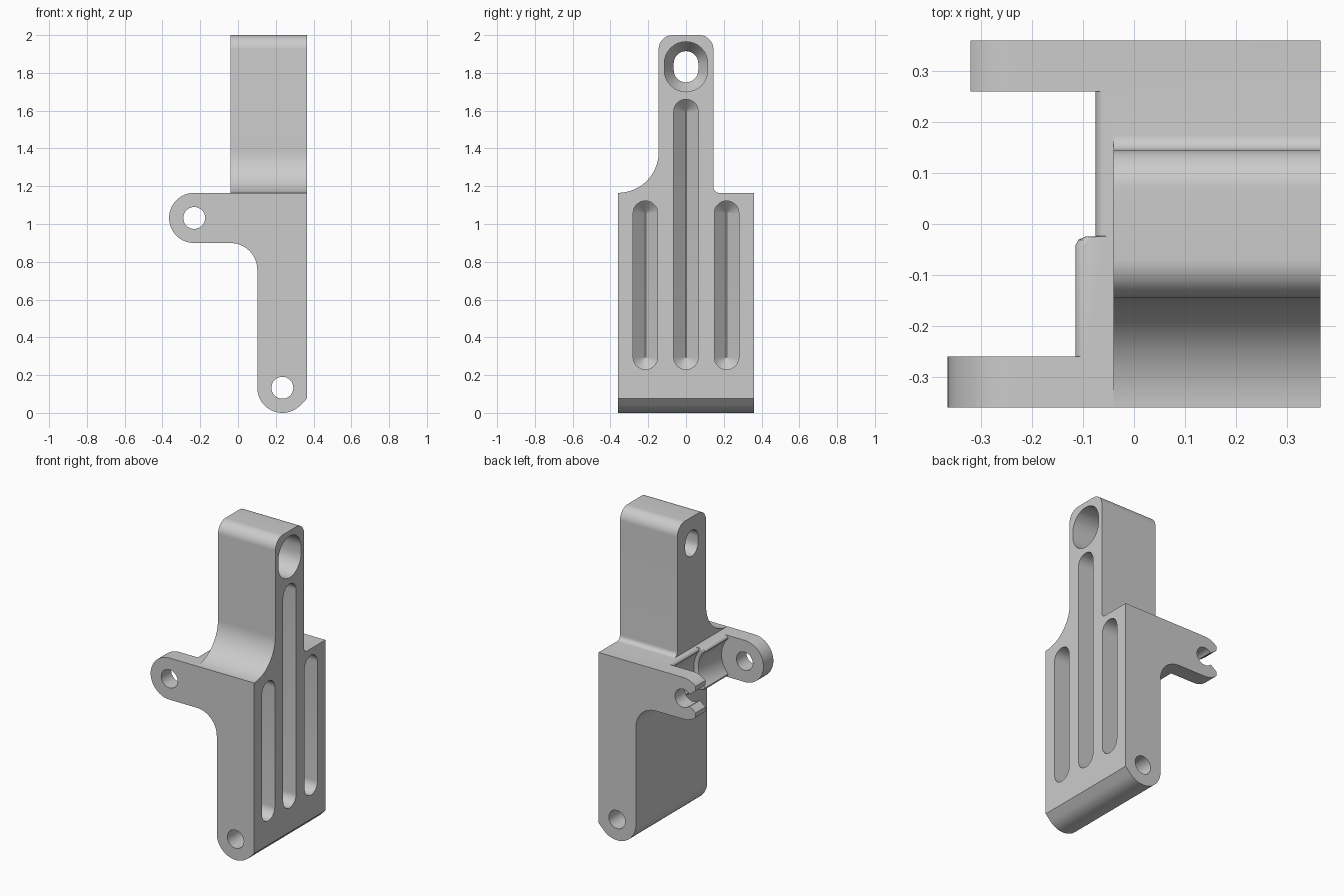
import bpy
import bmesh
from math import sin, cos, radians, degrees, atan2, hypot

cube = bpy.data.objects.get("Cube")
if cube:
    bpy.data.objects.remove(cube, do_unlink=True)

grey = bpy.data.materials.new("plain_grey")
grey.use_nodes = True
grey.diffuse_color = (0.6, 0.6, 0.6, 1)
grey.node_tree.nodes["Principled BSDF"].inputs["Base Color"].default_value = (0.6, 0.6, 0.6, 1)


def arc(cu, cv, r, start, end, steps=16):
    """Points of an arc in a 2D plane, angles in degrees."""
    angles = [radians(start + (end - start) * i / steps) for i in range(steps + 1)]
    return [(cu + r * cos(a), cv + r * sin(a)) for a in angles]


def loft(name, rings):
    """Closed solid skinned through rings of equal point count."""
    bm = bmesh.new()
    loops = [[bm.verts.new(p) for p in ring] for ring in rings]
    n = len(loops[0])
    for a, b in zip(loops, loops[1:]):
        for i in range(n):
            j = (i + 1) % n
            bm.faces.new((a[i], a[j], b[j], b[i]))
    bm.faces.new(loops[0])
    bm.faces.new(loops[-1])
    bmesh.ops.recalc_face_normals(bm, faces=bm.faces)
    mesh = bpy.data.meshes.new(name)
    bm.to_mesh(mesh)
    bm.free()
    mesh.materials.append(grey)
    ob = bpy.data.objects.new(name, mesh)
    bpy.context.collection.objects.link(ob)
    return ob


def along_y(points, y):
    return [(u, y, v) for u, v in points]


def along_x(points, x):
    return [(x, u, v) for u, v in points]


def prism_y(name, points, y0, y1):
    return loft(name, [along_y(points, y0), along_y(points, y1)])


def slot(name, y, low, high, steps):
    """Upright round-ended slot with end centres low and high; steps are (x, radius)."""
    return loft(name, [along_x(arc(y, high, r, 0, 180) + arc(y, low, r, 180, 360), x)
                       for x, r in steps])


def combine(target, tool, operation):
    mod = target.modifiers.new(operation, 'BOOLEAN')
    mod.operation = operation
    mod.solver = 'EXACT'
    mod.object = tool
    bpy.context.view_layer.objects.active = target
    bpy.ops.object.modifier_apply(modifier=mod.name)
    bpy.data.objects.remove(tool, do_unlink=True)


FACE, BACK = 0.365, -0.04        # slotted face and rear face of the tower
SIDE, TOP = 0.36, 1.165          # half width and shoulder height
PIN_X, PIN_Z = -0.232, 1.032     # arm hole
FOOT_X, FOOT_Z = 0.235, 0.133    # foot hole
R = 0.133

# Bracket body: side outline with arm, inner fillet and rounded foot
outline = [(FACE, TOP)]
outline += arc(PIN_X, PIN_Z, R, 90, 270, 32)
outline += arc(-0.039, 0.758, 0.141, 90, 0)
outline += arc(FOOT_X, FOOT_Z, R, 180, 315, 24)
outline += [(FACE, 0.076)]
bracket = prism_y("mounting_bracket", outline, -SIDE, SIDE)

# Tower with rounded top and flared base
tower_points = [(-SIDE, 1.1)] + arc(-SIDE, TOP + 0.215, 0.215, -90, 0, 24)
tower_points += arc(-0.07, 1.925, 0.075, 180, 90) + arc(0.07, 1.925, 0.075, 90, 0)
tower_points += arc(0.175, TOP + 0.03, 0.03, 180, 270, 8) + [(0.175, 1.1)]
tower = loft("tower", [along_x(tower_points, BACK), along_x(tower_points, FACE)])
combine(bracket, tower, 'UNION')


# Concave clearance between the arms, with rounded lips reaching out to edge_x
def clearance(y, edge_x):
    lip = 0.02
    reach, rise = edge_x - PIN_X, R - lip
    turn = degrees(atan2(rise, reach))
    points = arc(PIN_X, PIN_Z, hypot(reach, rise), -turn, turn, 24)
    points += arc(edge_x + lip, PIN_Z + rise, lip, 180, 90, 8)
    points += [(edge_x + lip, 1.25), (-0.6, 1.25), (-0.6, 0.8), (edge_x + lip, 0.8)]
    points += arc(edge_x + lip, PIN_Z - rise, lip, 270, 180, 8)
    return along_y(points, y)


cutters = [loft("arm_clearance", [clearance(y, x) for y, x in (
    (-0.26, -0.115), (-0.042, -0.115), (-0.031, -0.109), (-0.025, -0.096),
    (-0.024, -0.075), (0.26, -0.075))])]

# Pin holes through the arms and foot
for x, z in ((PIN_X, PIN_Z), (FOOT_X, FOOT_Z)):
    cutters.append(prism_y("pin_hole", arc(x, z, 0.058, 0, 348.75, 31), -0.5, 0.5))

# Snap fork in the rear arm: trimmed tip and flared mouth
tip = [(-0.6, 0.8), (-0.32, 0.8), (-0.32, 1.3), (-0.6, 1.3)]
cutters.append(prism_y("fork_tip", tip, 0.2, 0.5))
mouth = [(PIN_X, 0.04), (-0.28, 0.04), (-0.34, 0.085)]
mouth = [(x, PIN_Z + d) for x, d in mouth] + [(x, PIN_Z - d) for x, d in reversed(mouth)]
cutters.append(prism_y("fork_mouth", mouth, 0.2, 0.5))

# Deep grooves in the slotted face with V-shaped floors
for y, high in ((-0.215, 1.057), (0, 1.595), (0.215, 1.057)):
    cutters.append(slot("groove", y, 0.295, high,
                        ((FACE + 0.01, 0.065), (0.225, 0.065), (0.165, 0.002))))

# Stepped slot through the tower with a sloped seat
cutters.append(slot("tower_slot", 0, 1.815, 1.85,
                    ((FACE + 0.01, 0.115), (0.17, 0.115), (0.09, 0.065), (BACK - 0.01, 0.065))))

for cutter in cutters:
    combine(bracket, cutter, 'DIFFERENCE')

bpy.ops.object.select_all(action='DESELECT')
bracket.select_set(True)
bpy.context.view_layer.objects.active = bracket
bpy.ops.object.shade_smooth_by_angle(angle=radians(25))
